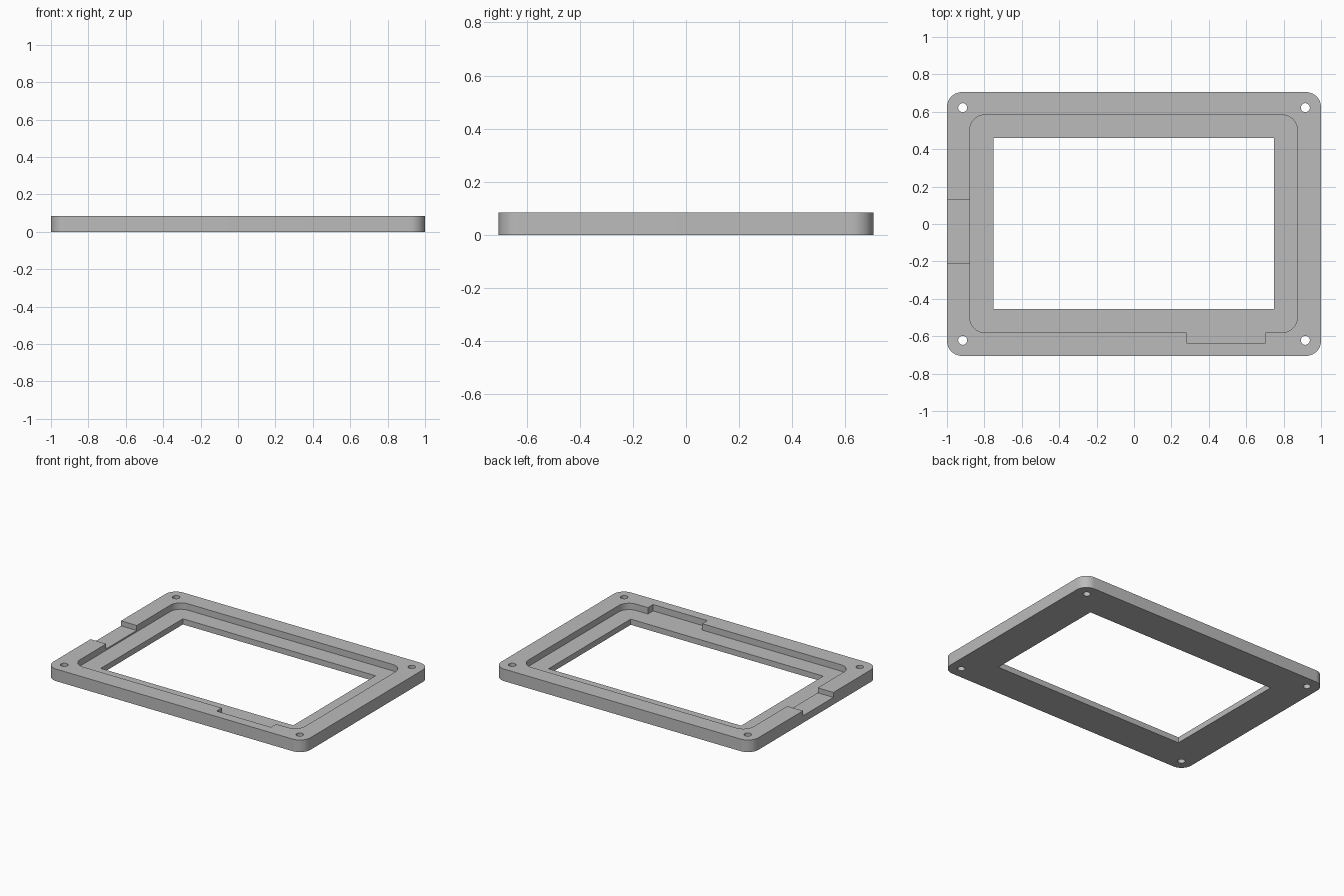
import bpy
import bmesh
from math import cos, sin, pi

cube = bpy.data.objects.get("Cube")
if cube:
    bpy.data.objects.remove(cube, do_unlink=True)

HEIGHT = 0.085
FLOOR = 0.04
ABOVE = 0.2

grey = bpy.data.materials.new("plain grey")
grey.use_nodes = True
grey.diffuse_color = (0.5, 0.5, 0.5, 1)
grey.node_tree.nodes["Principled BSDF"].inputs["Base Color"].default_value = grey.diffuse_color


def rounded_rect(x0, x1, y0, y1, radius=0, steps=12):
    """Counter-clockwise outline of a rectangle with optional round corners."""
    if not radius:
        return [(x0, y0), (x1, y0), (x1, y1), (x0, y1)]
    centres = [(x1 - radius, y1 - radius), (x0 + radius, y1 - radius),
               (x0 + radius, y0 + radius), (x1 - radius, y0 + radius)]
    return [(cx + radius * cos((q + i / steps) * pi / 2),
             cy + radius * sin((q + i / steps) * pi / 2))
            for q, (cx, cy) in enumerate(centres) for i in range(steps + 1)]


def circle(cx, cy, radius, sides=32):
    return [(cx + radius * cos(2 * pi * i / sides),
             cy + radius * sin(2 * pi * i / sides)) for i in range(sides)]


def prism(name, outline, z0, z1):
    """Extrude an outline from z0 to z1."""
    bm = bmesh.new()
    base = bm.faces.new([bm.verts.new((x, y, z0)) for x, y in outline])
    top = bmesh.ops.extrude_face_region(bm, geom=[base])["geom"]
    bmesh.ops.translate(bm, vec=(0, 0, z1 - z0),
                        verts=[g for g in top if isinstance(g, bmesh.types.BMVert)])
    bmesh.ops.recalc_face_normals(bm, faces=bm.faces)
    mesh = bpy.data.meshes.new(name)
    bm.to_mesh(mesh)
    bm.free()
    mesh.materials.append(grey)
    obj = bpy.data.objects.new(name, mesh)
    bpy.context.collection.objects.link(obj)
    return obj


# Outer plate with rounded corners
frame = prism("bezel_frame", rounded_rect(-1, 1, -0.705, 0.705, 0.08), 0, HEIGHT)

# Pocket, window, front relief and open side slot
cutters = [
    prism("pocket_cutter", rounded_rect(-0.878, 0.873, -0.58, 0.583, 0.08), FLOOR, ABOVE),
    prism("window_cutter", rounded_rect(-0.75, 0.748, -0.454, 0.459), -ABOVE, ABOVE),
    prism("front_relief_cutter", rounded_rect(0.28, 0.702, -0.637, -0.5), FLOOR, ABOVE),
    prism("side_slot_cutter", rounded_rect(-1.1, -0.86, -0.21, 0.128), 0.05, ABOVE),
]

# Screw holes in the four corners
for sx in (-1, 1):
    for sy in (-1, 1):
        cutters.append(prism("screw_hole_cutter",
                             circle(sx * 0.916, sy * 0.622, 0.024), -ABOVE, ABOVE))

bpy.context.view_layer.objects.active = frame
frame.select_set(True)
for cutter in cutters:
    cutter.hide_render = True
    cut = frame.modifiers.new(cutter.name, "BOOLEAN")
    cut.operation = "DIFFERENCE"
    cut.solver = "EXACT"
    cut.object = cutter
    bpy.ops.object.modifier_apply(modifier=cut.name)
    bpy.data.objects.remove(cutter, do_unlink=True)

bpy.ops.object.shade_smooth_by_angle(angle=pi / 6)
